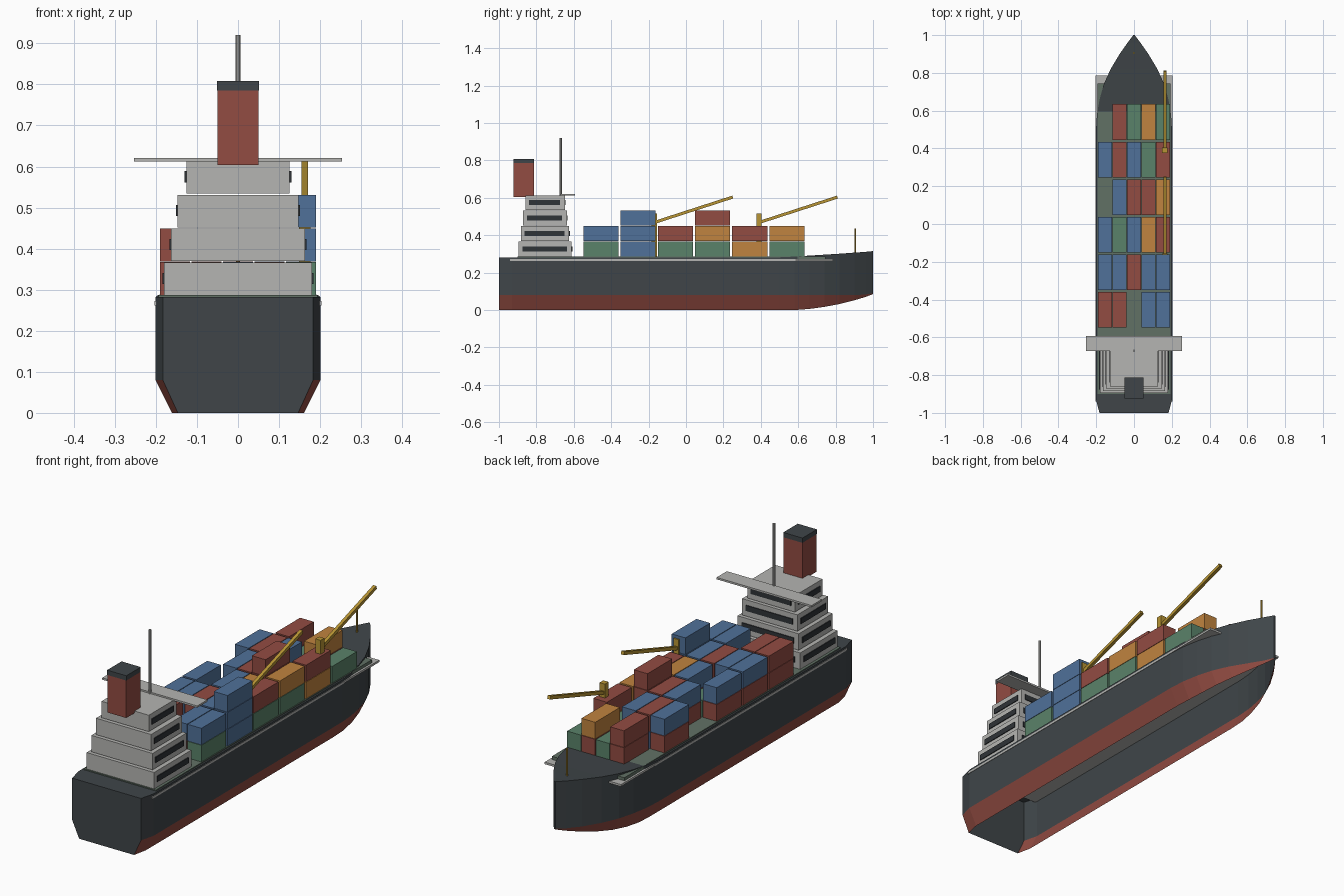
import bpy, bmesh, math
from mathutils import Vector

if "Cube" in bpy.data.objects:
    bpy.data.objects.remove(bpy.data.objects["Cube"])


def mat(name, r, g, b):
    m = bpy.data.materials.new(name)
    m.diffuse_color = (r, g, b, 1)
    m.use_nodes = True
    m.node_tree.nodes["Principled BSDF"].inputs["Base Color"].default_value = m.diffuse_color
    return m


DARK = mat("dark grey", .05, .06, .066)
RED = mat("rust red", .29, .072, .055)
LIGHT = mat("light grey", .46, .46, .445)
GLASS = mat("window dark", .028, .033, .038)
DECK = mat("deck green", .12, .165, .13)
BLUE = mat("blue", .08, .165, .32)
GREEN = mat("green", .102, .225, .142)
ORANGE = mat("orange", .53, .23, .05)
YELLOW = mat("yellow", .48, .3, .035)


def finish(name, bm, mats):
    me = bpy.data.meshes.new(name)
    bm.to_mesh(me)
    bm.free()
    for m in mats:
        me.materials.append(m)
    ob = bpy.data.objects.new(name, me)
    bpy.context.collection.objects.link(ob)
    return ob


def box(name, x, y, z, m):
    """Box from (min, max) ranges on each axis."""
    bm = bmesh.new()
    bmesh.ops.create_cube(bm, size=1)
    for v in bm.verts:
        v.co = Vector([(r[0] + r[1]) / 2 + c * (r[1] - r[0])
                       for c, r in zip(v.co, (x, y, z))])
    return finish(name, bm, [m])


def rod(name, y, z0, z1, r, m):
    bm = bmesh.new()
    bmesh.ops.create_cone(bm, cap_ends=True, segments=10, radius1=r, radius2=r, depth=z1 - z0)
    bmesh.ops.translate(bm, vec=(0, y, (z0 + z1) / 2), verts=bm.verts)
    return finish(name, bm, [m])


# Hull: stations of (y, half width, keel z, chine z, sheer z), open underneath
stations = [(-1, .183, 0, .08, .282), (-.93, .201, 0, .08, .282), (.5, .201, 0, .08, .282),
            (.58, .196, 0, .08, .286), (.66, .182, .006, .08, .291), (.74, .160, .017, .08, .296),
            (.82, .124, .032, .08, .301), (.9, .076, .052, .08, .307),
            (.96, .034, .07, .083, .311), (1, .004, .085, .09, .315)]
bm = bmesh.new()
rings = []
for y, w, k, c, s in stations:
    pts = [(-w * .8, k), (-w, c), (-w, s), (w, s), (w, c), (w * .8, k)]
    rings.append([bm.verts.new((x, y, z)) for x, z in pts])
for a, b in zip(rings, rings[1:]):
    for i in range(5):
        f = bm.faces.new((a[i], b[i], b[i + 1], a[i + 1]))
        f.material_index = 1 if i in (0, 4) else 0
bm.faces.new(rings[0])
bm.faces.new(rings[-1][::-1])
bmesh.ops.recalc_face_normals(bm, faces=bm.faces)
finish("hull", bm, [DARK, RED])

# Deck plates
box("deck_rim", (-.203, .203), (-.94, .785), (.262, .272), LIGHT)
box("cargo_deck", (-.193, .193), (-.9, .745), (.272, .287), DECK)

# Stepped deckhouse with window strips on the sides and forward face
tiers = [(.18, -.895, -.612), (.163, -.883, -.625), (.147, -.871, -.637), (.126, -.859, -.648)]
for i, (w, y0, y1) in enumerate(tiers):
    z = .287 + i * .0825
    box(f"deckhouse_tier_{i+1}", (-w, w), (y0, y1), (z, z + .079), LIGHT)
    wz = (z + .027, z + .054)
    for s in (-1, 1):
        xs = sorted((s * (w - .004), s * (w + .004)))
        box(f"side_window_{i+1}", xs, (y0 + .02, y1 - .025), wz, GLASS)
    box(f"front_window_{i+1}", (-w * .85, w * .85), (y1 - .004, y1 + .004), wz, GLASS)
box("bridge_wing", (-.253, .253), (-.672, -.594), (.612, .621), LIGHT)
rod("main_mast", -.67, .61, .92, .006, LIGHT)

# Funnel
box("funnel", (-.05, .05), (-.922, -.814), (.604, .785), RED)
box("funnel_cap", (-.051, .051), (-.923, -.813), (.785, .808), DARK)

# Containers: each row from stern to bow, five stacks port to starboard, bottom to top
colours = {"R": RED, "B": BLUE, "G": GREEN, "O": ORANGE}
rows = ["RR RR - RB GB", "RB RB BR RB BBB", "RB G RB RO GR",
        "- RB BR BRR GO", "RB BR RB G OR", "- RR G RO G"]
for r, row in enumerate(rows):
    yc = -.455 + .199 * r
    for c, stack in enumerate(row.split()):
        xc = (c - 2) * .0765
        for k, col in enumerate(stack.replace("-", "")):
            z = .287 + k * .082
            box(f"container_{r}_{c}_{k}", (xc - .0365, xc + .0365), (yc - .094, yc + .094),
                (z, z + .08), colours[col])

# Cranes: post and raised boom
for i, yc in enumerate((-.17, .39)):
    box(f"crane_post_{i+1}", (.149, .177), (yc - .014, yc + .014), (.285, .516), YELLOW)
    a, b = Vector((.163, yc, .468)), Vector((.163, yc + .42, .604))
    d = b - a
    boom = box(f"crane_boom_{i+1}", (-.008, .008), (0, d.length), (-.008, .008), YELLOW)
    boom.location = a
    boom.rotation_euler.x = math.atan2(d.z, d.y)

# Bow light pole
rod("bow_pole", .905, .3, .437, .005, YELLOW)
